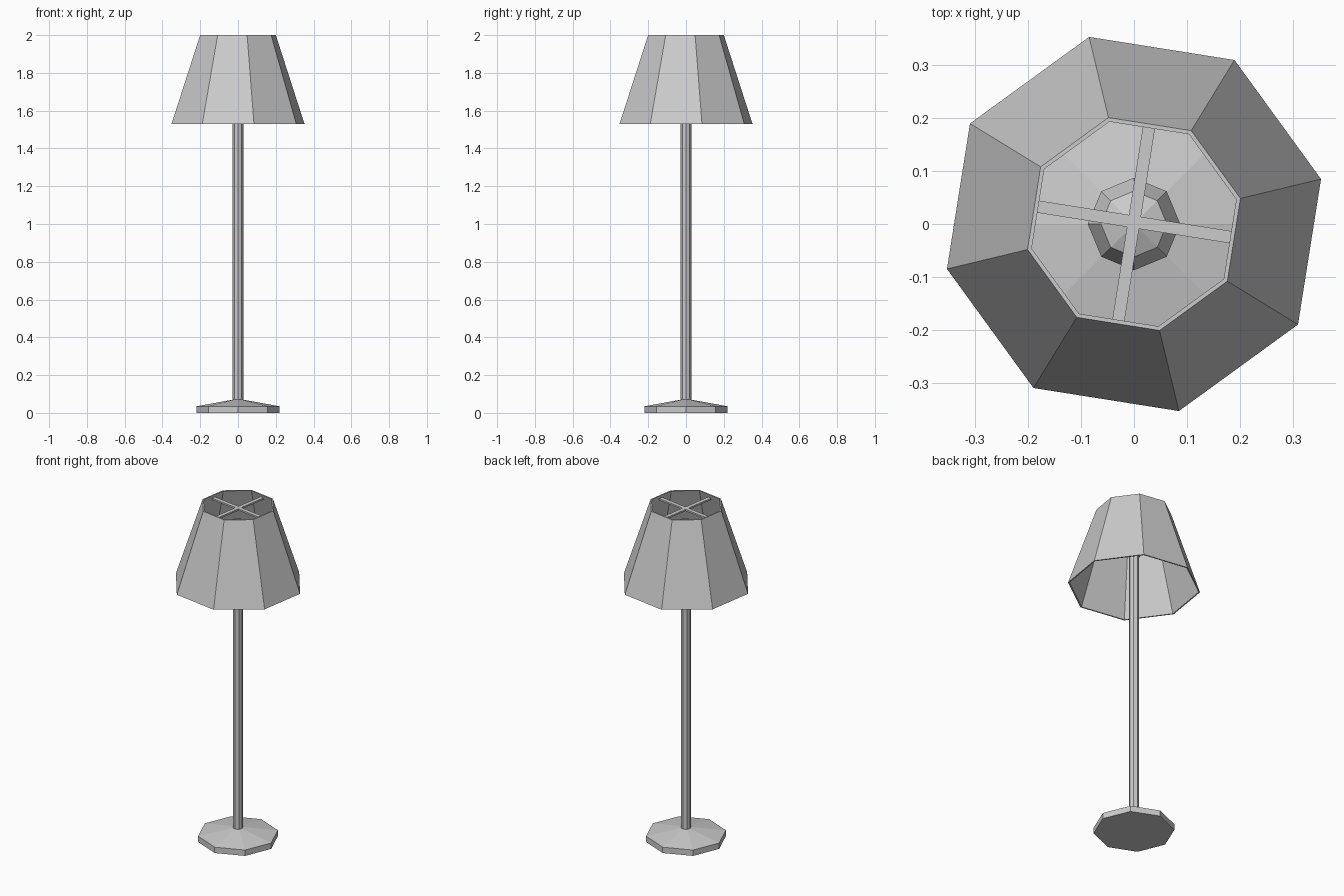
import bpy, bmesh
from math import cos, sin, radians, pi
from mathutils import Matrix

if "Cube" in bpy.data.objects:
    bpy.data.objects.remove(bpy.data.objects["Cube"])

SIDES = 8


def lathe(name, profile, start=0.0, closed=False):
    """Octagonal solid of revolution; radius 0 makes a pole point."""
    bm = bmesh.new()
    rings = []
    for r, z in profile:
        if r == 0:
            rings.append([bm.verts.new((0, 0, z))] * SIDES)
        else:
            rings.append([bm.verts.new((r * cos(start + 2 * pi * i / SIDES),
                                        r * sin(start + 2 * pi * i / SIDES), z))
                          for i in range(SIDES)])
    pairs = list(zip(rings, rings[1:]))
    if closed:
        pairs.append((rings[-1], rings[0]))
    for a, b in pairs:
        for i in range(SIDES):
            j = (i + 1) % SIDES
            bm.faces.new(list(dict.fromkeys((a[i], a[j], b[j], b[i]))))
    if not closed:
        for ring in (rings[0], rings[-1]):
            if ring[0] is not ring[1]:
                bm.faces.new(ring)
    return finish(name, bm)


def finish(name, bm):
    bmesh.ops.recalc_face_normals(bm, faces=bm.faces)
    mesh = bpy.data.meshes.new(name)
    bm.to_mesh(mesh)
    bm.free()
    obj = bpy.data.objects.new(name, mesh)
    bpy.context.collection.objects.link(obj)
    return obj


def bar(name, length, width, height, z, angle):
    bm = bmesh.new()
    bmesh.ops.create_cube(bm, size=1, matrix=Matrix.Translation((0, 0.004, z))
                          @ Matrix.Rotation(angle, 4, 'Z')
                          @ Matrix.Diagonal((length, width, height, 1)))
    return finish(name, bm)


# Foot with shallow sloped top
lathe("base", [(0.22, 0), (0.22, 0.035), (0.028, 0.07)])

# Upright pole
lathe("pole", [(0.028, 0.05), (0.028, 1.74)])

# Faceted bulb hidden inside the shade
lathe("bulb", [(0.03, 1.72), (0.062, 1.77), (0.087, 1.83), (0.062, 1.892), (0, 1.918)])

# Thin-walled open shade, turned slightly against the base
turn = radians(13.5)
lathe("shade", [(0.362, 1.53), (0.206, 2.0), (0.198, 2.0), (0.354, 1.53)],
      start=turn, closed=True)

# Crossed support bars just below the shade's top rim
for i, name in enumerate(("support_bar_a", "support_bar_b")):
    bar(name, 0.376, 0.023, 0.01, 1.978, turn - pi / SIDES + i * pi / 2)
